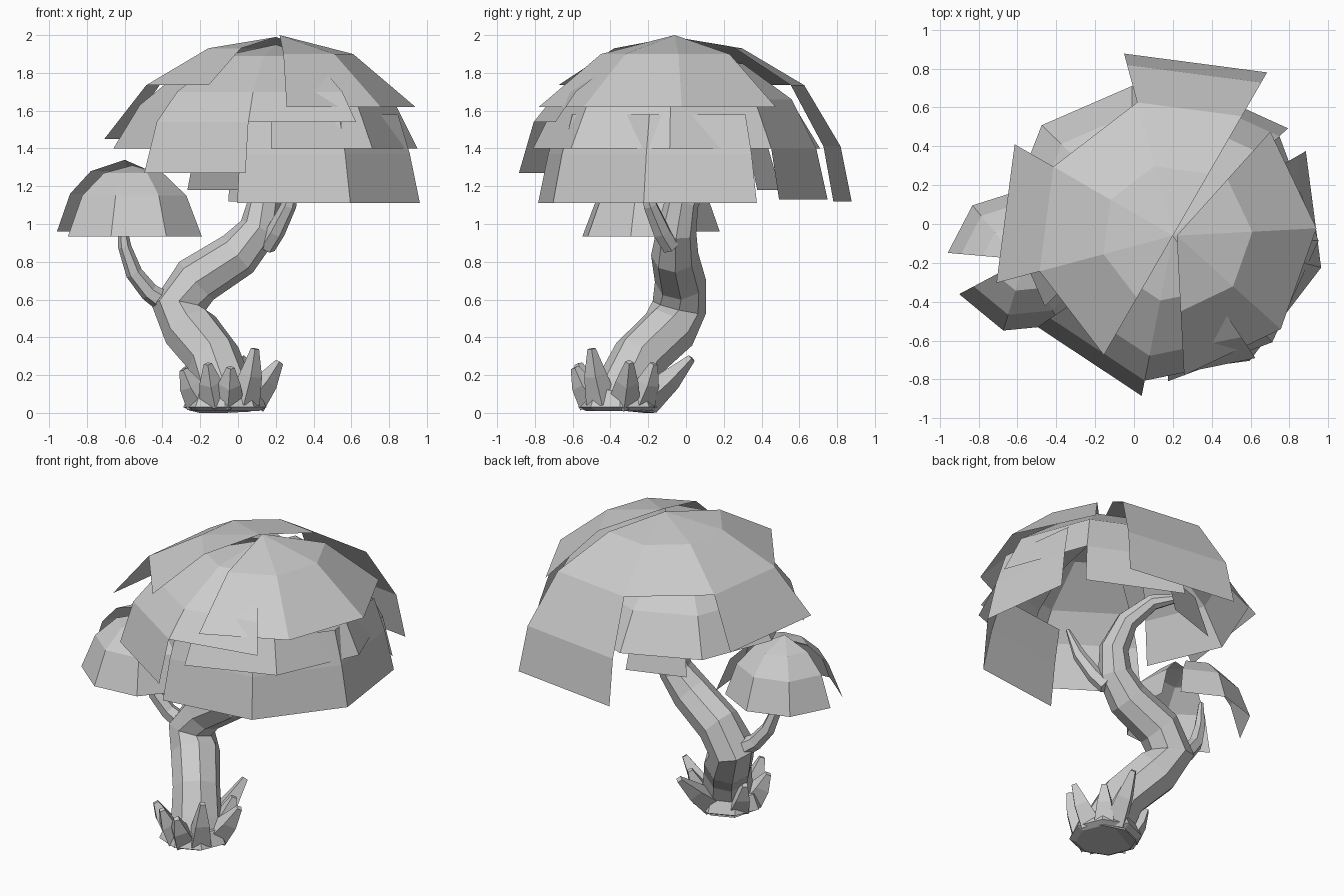
import bpy, bmesh
from math import sin, cos, radians, tau
from mathutils import Vector

if "Cube" in bpy.data.objects:
    bpy.data.objects.remove(bpy.data.objects["Cube"])


def finish(name, bm):
    mesh = bpy.data.meshes.new(name)
    bm.to_mesh(mesh)
    bm.free()
    obj = bpy.data.objects.new(name, mesh)
    bpy.context.collection.objects.link(obj)
    return obj


def tube(name, path, sides):
    """Tapered faceted tube through (x, y, z, radius) points."""
    bm = bmesh.new()
    pts = [Vector(p[:3]) for p in path]
    rings = []
    for i, p in enumerate(path):
        t = pts[min(i + 1, len(pts) - 1)] - pts[max(i - 1, 0)]
        q = Vector((0, 0, 1)).rotation_difference(t)
        rings.append([bm.verts.new(pts[i] + q @ Vector((p[3] * cos(tau * k / sides),
                      p[3] * sin(tau * k / sides), 0))) for k in range(sides)])
    for v in rings[0]:
        v.co.z = max(v.co.z, 0)
    for a, b in zip(rings, rings[1:]):
        for k in range(sides):
            n = (k + 1) % sides
            bm.faces.new((a[k], a[n], b[n], b[k]))
    bm.faces.new(rings[0][::-1])
    bm.faces.new(rings[-1])
    return finish(name, bm)


def shell(name, cx, cy, rings, start, bands):
    """Part of an eight-sided dome; bands = how far down each panel reaches."""
    bm = bmesh.new()

    def pt(r, z, k):
        a = radians(start + 45 * k)
        return bm.verts.new((cx + r * cos(a), cy + r * sin(a), z))

    for k, count in enumerate(bands):
        for (r0, z0), (r1, z1) in list(zip(rings, rings[1:]))[:count]:
            low = [pt(r1, z1, k), pt(r1, z1, k + 1)]
            if r0 == 0:
                bm.faces.new(low + [pt(0, z0, k)])
            else:
                bm.faces.new(low + [pt(r0, z0, k + 1), pt(r0, z0, k)])
    bmesh.ops.remove_doubles(bm, verts=bm.verts, dist=0.0005)
    return finish(name, bm)


# Trunk and branches
tube("trunk", [(-.07, -.35, .03, .19), (-.08, -.32, .14, .155), (-.13, -.25, .29, .145),
               (-.25, -.09, .44, .15), (-.315, -.035, .56, .145), (-.22, -.03, .70, .135),
               (0, -.06, .84, .125), (.11, -.05, .97, .105), (.14, -.02, 1.12, .09),
               (.11, .07, 1.28, .07), (.02, .2, 1.39, .05), (-.12, .33, 1.42, .02)], 8)
tube("left_branch", [(-.38, -.04, .58, .06), (-.47, -.06, .64, .05), (-.55, -.08, .74, .045),
                     (-.60, -.1, .88, .035), (-.62, -.11, 1.06, .015)], 6)
tube("right_branch", [(.15, -.08, .88, .05), (.2, -.13, .96, .05), (.27, -.19, 1.1, .04),
                      (.32, -.24, 1.28, .012)], 6)

# Root base and upturned root spikes
tube("root_base", [(-.07, -.35, .01, .18), (-.07, -.35, .03, .22), (-.07, -.35, .12, .18)], 8)
centre = Vector((-.07, -.35, .06))
tips = [(-.29, -.45, .23), (-.16, -.57, .26), (-.04, -.59, .24), (.09, -.50, .34),
        (.22, -.30, .27), (.09, -.17, .26), (.03, .03, .29), (-.28, -.22, .24)]
for i, tip in enumerate(tips):
    tip = Vector(tip)
    flat = Vector((tip.x - centre.x, tip.y - centre.y, 0)).normalized()
    foot = centre + flat * .14
    mid = foot.lerp(tip, .5) + flat * .01
    tube(f"root_spike_{i + 1}", [(*foot, .085), (*mid, .06), (*tip, .022)], 4)

# Main canopy: overlapping partial domes
shell("canopy_right_cap", .22, -.06, [(0, 2.0), (.39, 1.9), (.72, 1.62)], -87, [2, 2, 2])
shell("canopy_back_cap", .2, -.06, [(0, 1.99), (.37, 1.93), (.71, 1.735), (.91, 1.41), (.97, 1.12)],
      60, [4, 2, 0, 2])
shell("canopy_left_flap", .2, -.06, [(0, 1.99), (.37, 1.93), (.71, 1.735), (.94, 1.45)],
      150, [3])
shell("canopy_front", .2, -.06, [(0, 1.95), (.34, 1.89), (.63, 1.70), (.76, 1.54), (.84, 1.27)],
      214, [4, 3])
shell("canopy_lower_right", .2, -.02, [(.67, 1.58), (.735, 1.37), (.79, 1.11)], -105, [2, 2, 2])
shell("canopy_inner_right", .2, -.06, [(0, 1.92), (.36, 1.85), (.62, 1.66), (.75, 1.4), (.81, 1.13)],
      -92, [3, 3, 3, 4])
shell("canopy_lower_back", 0, .05, [(0, 1.88), (.3, 1.81), (.52, 1.63), (.66, 1.40)],
      46, [3, 3, 3, 3])
shell("canopy_inner_back", .06, 0, [(.42, 1.46), (.5, 1.18)], 86, [1])

# Small side canopy
shell("small_canopy_front", -.56, -.18, [(0, 1.31), (.17, 1.27), (.3, 1.15), (.385, .935)],
      208, [3, 3, 3, 3])
shell("small_canopy_back", -.6, -.18, [(0, 1.34), (.18, 1.28), (.29, 1.16), (.36, .96)],
      40, [3, 3, 3])
